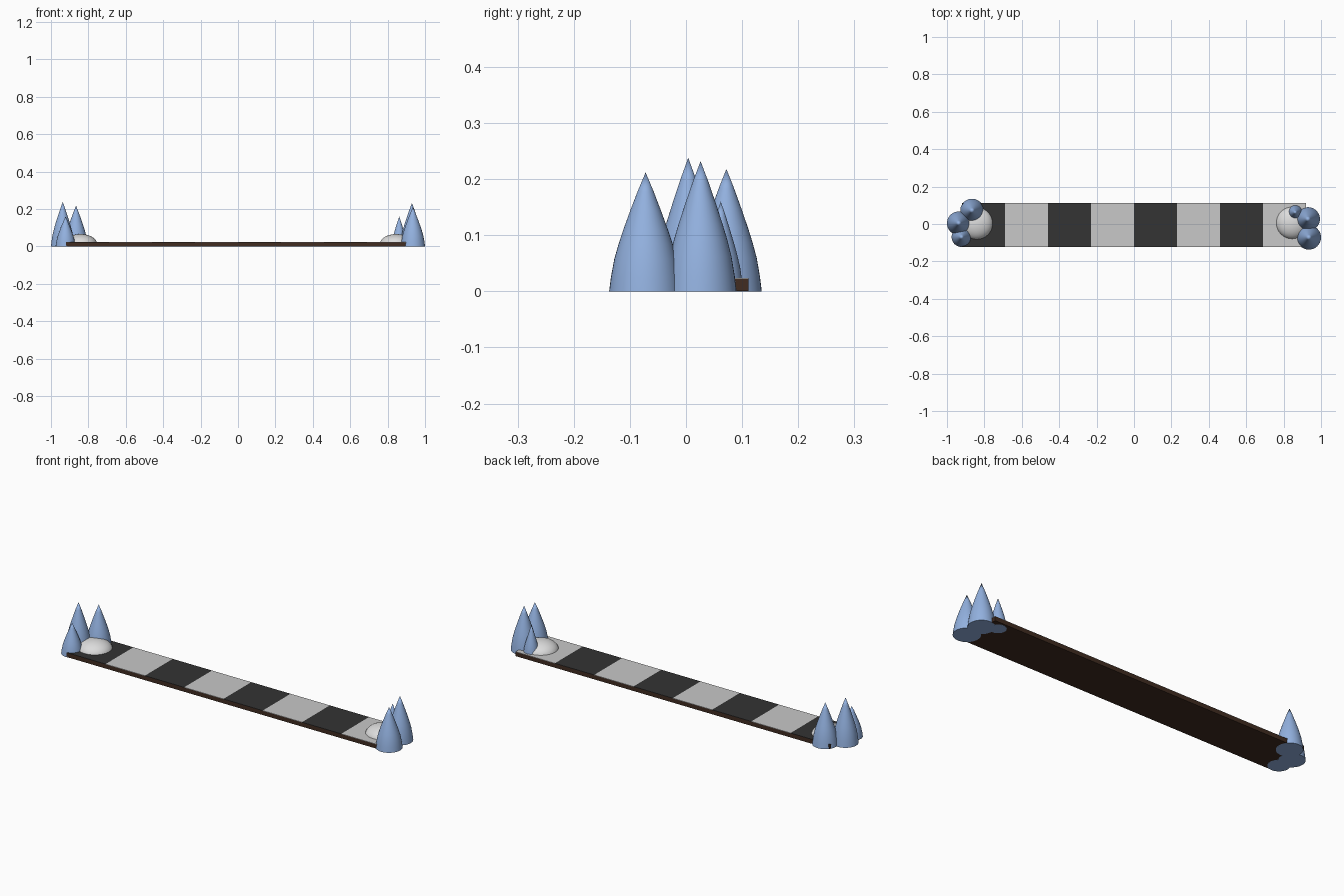
import bpy, bmesh, math

if "Cube" in bpy.data.objects:
    bpy.data.objects.remove(bpy.data.objects["Cube"])


def material(name, rgb):
    m = bpy.data.materials.new(name)
    m.diffuse_color = (*rgb, 1)
    m.use_nodes = True
    m.node_tree.nodes["Principled BSDF"].inputs["Base Color"].default_value = m.diffuse_color
    return m


BROWN = material("dark_brown", (0.052, 0.025, 0.015))
DARK = material("charcoal", (0.033, 0.033, 0.033))
LIGHT = material("light_grey", (0.58, 0.58, 0.58))
SNOW = material("snow_white", (0.72, 0.72, 0.72))
BLUE = material("frosty_blue", (0.29, 0.44, 0.74))


def finish(name, bm, mats):
    bmesh.ops.recalc_face_normals(bm, faces=bm.faces)
    me = bpy.data.meshes.new(name)
    bm.to_mesh(me)
    bm.free()
    ob = bpy.data.objects.new(name, me)
    bpy.context.collection.objects.link(ob)
    for m in mats:
        me.materials.append(m)
    return ob


def box(name, x0, x1, y0, y1, z0, z1, mat):
    bm = bmesh.new()
    bmesh.ops.create_cube(bm, size=1)
    for v in bm.verts:
        v.co = (x0 if v.co.x < 0 else x1, y0 if v.co.y < 0 else y1, z0 if v.co.z < 0 else z1)
    return finish(name, bm, [mat])


def lathe(name, x, y, profile, mat, sides=40):
    """Closed solid of revolution; the profile runs from the rim up to an apex."""
    bm = bmesh.new()
    rings = [[bm.verts.new((x + r * math.cos(math.tau * i / sides),
                            y + r * math.sin(math.tau * i / sides), z))
              for i in range(sides)] for r, z in profile[:-1]]
    apex = bm.verts.new((x, y, profile[-1][1]))
    bm.faces.new(rings[0][::-1])
    for i in range(sides):
        j = (i + 1) % sides
        for a, b in zip(rings, rings[1:]):
            bm.faces.new((a[i], a[j], b[j], b[i]))
        bm.faces.new((rings[-1][i], rings[-1][j], apex))
    ob = finish(name, bm, [mat])
    bpy.ops.object.select_all(action='DESELECT')
    ob.select_set(True)
    bpy.context.view_layer.objects.active = ob
    bpy.ops.object.shade_smooth_by_angle(angle=math.radians(40))


# Long plank with a row of eight alternating squares
Y0, Y1, STEP, HALF = -0.122, 0.111, 0.23, 0.92
box("plank", -HALF, HALF, Y0, Y1, 0.0005, 0.022, BROWN)
for i in range(8):
    x = -HALF + i * STEP
    box(f"square_{i + 1}", x, x + STEP, Y0, Y1, 0.022, 0.024, LIGHT if i % 2 else DARK)

# Snow mounds at both ends
for name, x, y in (("left_mound", -0.841, 0.003), ("right_mound", 0.846, 0.006)):
    prof = [(0.087 * math.cos(a), 0.014 + 0.052 * math.sin(a))
            for a in (math.pi / 2 * k / 10 for k in range(11))]
    lathe(name, x, y, prof, SNOW)

# Bulging conical trees: x, y, radius, height
TREES = [(-0.937, 0.004, 0.063, 0.238), (-0.866, 0.072, 0.063, 0.218),
         (-0.922, -0.070, 0.053, 0.160), (0.930, 0.026, 0.064, 0.232),
         (0.935, -0.072, 0.065, 0.212), (0.862, 0.062, 0.040, 0.160)]
SHAPE = [(1, 0), (0.95, 0.12), (0.86, 0.27), (0.74, 0.40), (0.61, 0.52),
         (0.42, 0.68), (0.22, 0.84), (0, 1)]
for n, (x, y, r, h) in enumerate(TREES, 1):
    lathe(f"tree_{n}", x, y, [(r * a, h * b) for a, b in SHAPE], BLUE)
